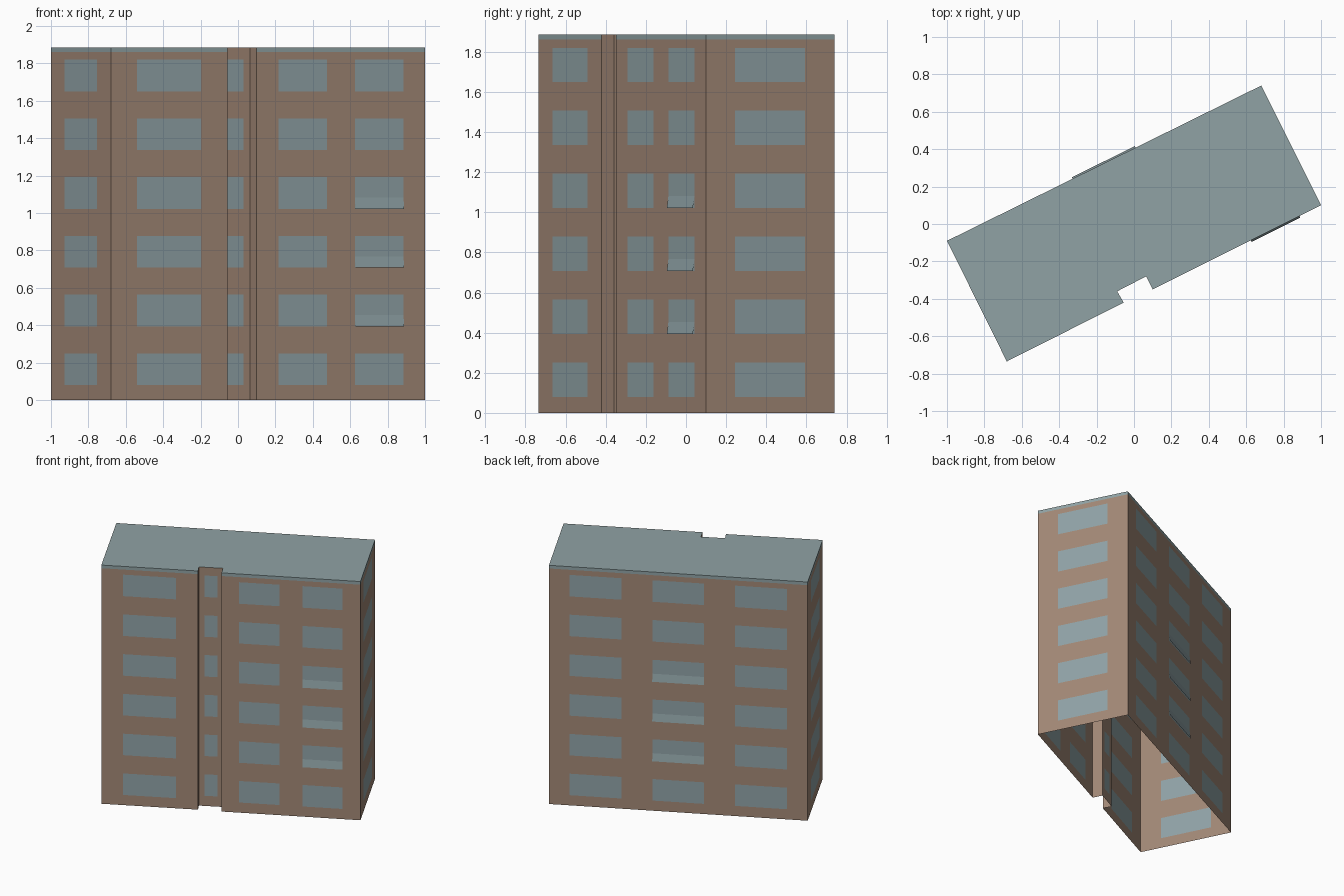
import bpy
import bmesh
from mathutils import Vector

cube = bpy.data.objects.get("Cube")
if cube:
    bpy.data.objects.remove(cube, do_unlink=True)

HEIGHT, BAND = 1.885, 1.86
FLOORS, STEP, SILL, PANE = 6, 0.314, 0.08, 0.17


def material(name, colour):
    mat = bpy.data.materials.new(name)
    mat.use_nodes = True
    mat.diffuse_color = (*colour, 1)
    mat.node_tree.nodes["Principled BSDF"].inputs["Base Color"].default_value = (*colour, 1)
    return mat


brown = material("brown_wall", (0.36, 0.245, 0.18))
glass = material("window_glass", (0.28, 0.365, 0.385))
roof_grey = material("roof_grey", (0.28, 0.365, 0.375))


def finish(bm, name, mats):
    mesh = bpy.data.meshes.new(name)
    bm.to_mesh(mesh)
    bm.free()
    for mat in mats:
        mesh.materials.append(mat)
    obj = bpy.data.objects.new(name, mesh)
    bpy.context.collection.objects.link(obj)
    return obj


def wall(name, p, q, spans, band=True):
    """Wall cut into a grid, with the window cells and top band coloured."""
    bm = bmesh.new()
    us = sorted({0, 1, *[u for span in spans for u in span]})
    sills = [SILL + STEP * i for i in range(FLOORS)] if spans else []
    zs = sorted({0, BAND, HEIGHT, *sills, *[s + PANE for s in sills]})
    grid = [[bm.verts.new((*p.lerp(q, u), z)) for u in us] for z in zs]
    for j in range(len(zs) - 1):
        for i in range(len(us) - 1):
            face = bm.faces.new((grid[j][i], grid[j][i + 1],
                                 grid[j + 1][i + 1], grid[j + 1][i]))
            if zs[j] == BAND:
                face.material_index = 2 if band else 0
            elif zs[j] in sills and (us[i], us[i + 1]) in spans:
                face.material_index = 1
    finish(bm, name, (brown, glass, roof_grey))


def open_pane(name, p, q, span, z):
    """Lower pane of a window, tilted slightly outwards."""
    bm = bmesh.new()
    a, b = p.lerp(q, span[0]), p.lerp(q, span[1])
    along = (q - p).normalized()
    out = Vector((along.y, -along.x)) * 0.009
    corners = [(*(a + out), z), (*(b + out), z), (*b, z + 0.06), (*a, z + 0.06)]
    bm.faces.new([bm.verts.new(c) for c in corners])
    finish(bm, name, (glass,))


# Floor plan, anticlockwise from the left rear corner
plan = [Vector(c) for c in ((-1, -0.09), (-0.68, -0.735), (-0.055, -0.42), (-0.09, -0.36),
                            (0.065, -0.28), (0.10, -0.35), (1, 0.10), (0.68, 0.74))]
one = [(0.224, 0.772)]
two = [(0.128, 0.417), (0.583, 0.872)]
three = [(0.08, 0.28), (0.4, 0.6), (0.72, 0.92)]
sides = [("right_end_wall", one, True), ("front_wall_right", one, True),
         ("recess_side_right", [], False), ("recess_back", one, False),
         ("recess_side_left", [], False), ("front_wall_left", two, True),
         ("left_end_wall", one, True), ("back_wall", three, True)]
for k, (name, spans, band) in enumerate(sides):
    wall(name, plan[k], plan[(k + 1) % len(plan)], spans, band)

# Open panes on the middle floors
for floor in (1, 2, 3):
    z = SILL + STEP * floor
    open_pane(f"front_open_pane_{floor}", plan[5], plan[6], two[1], z)
    open_pane(f"back_open_pane_{floor}", plan[7], plan[0], three[1], z)

# Flat roof following the plan
bm = bmesh.new()
bm.faces.new([bm.verts.new((*c, HEIGHT)) for c in plan])
finish(bm, "roof", (roof_grey,))
